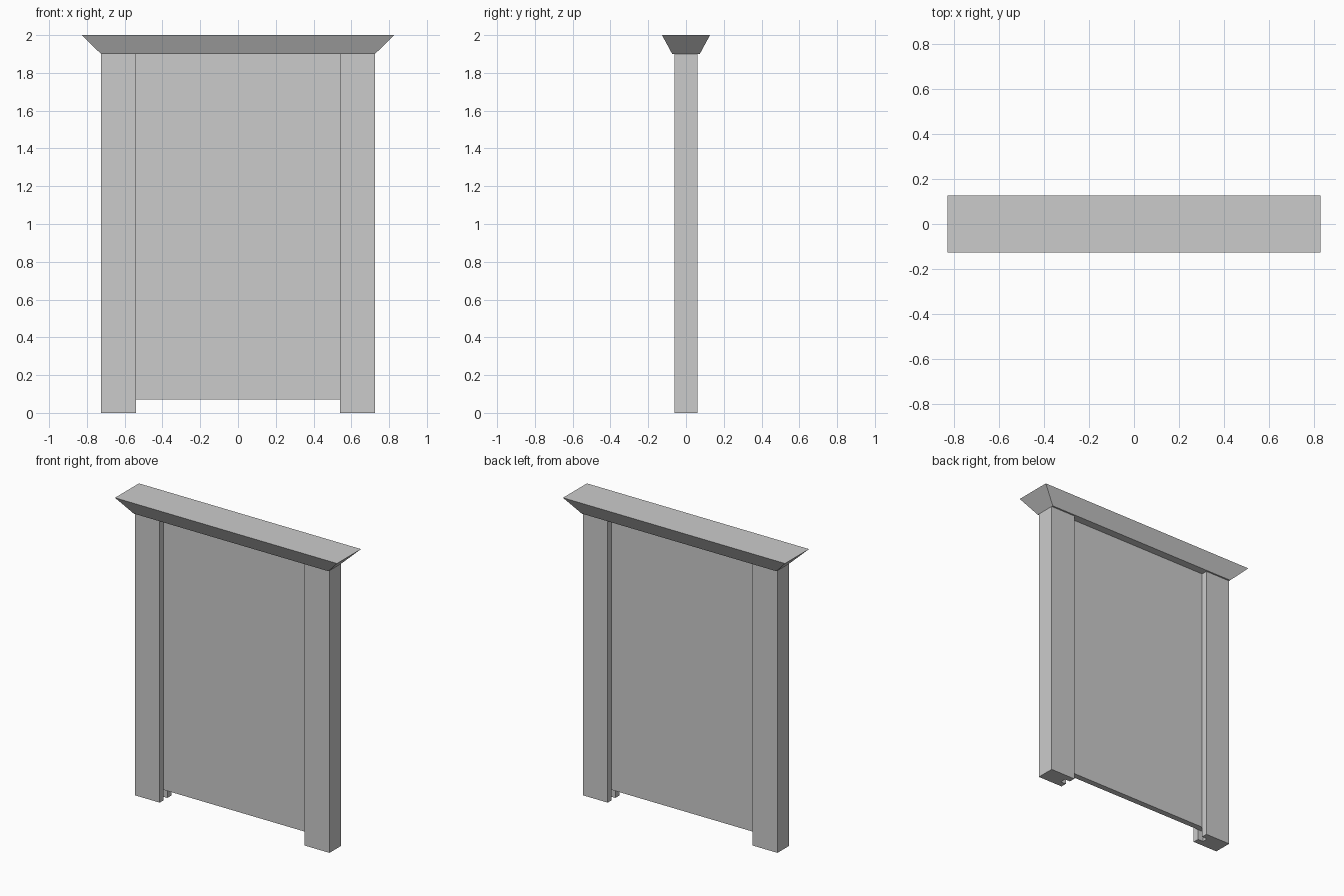
import bpy, bmesh

if "Cube" in bpy.data.objects:
    bpy.data.objects.remove(bpy.data.objects["Cube"])


def prism(name, profile, z0, z1):
    """Extrude a plan profile from z0 to z1."""
    bm = bmesh.new()
    face = bm.faces.new([bm.verts.new((x, y, z0)) for x, y in profile])
    top = bmesh.ops.extrude_face_region(bm, geom=[face])["geom"]
    for v in top:
        if isinstance(v, bmesh.types.BMVert):
            v.co.z = z1
    bmesh.ops.recalc_face_normals(bm, faces=bm.faces)
    mesh = bpy.data.meshes.new(name)
    bm.to_mesh(mesh)
    bm.free()
    obj = bpy.data.objects.new(name, mesh)
    bpy.context.collection.objects.link(obj)
    return obj


def rect(x, y):
    return [(-x, -y), (x, -y), (x, y), (-x, y)]


W, D, INNER = 0.725, 0.062, 0.54      # post outer x, half depth, inner x
GROOVE, SLOT = 0.02, 0.58             # groove half width, groove floor x
TOP = 1.9

# Posts, each with a groove on the inner side holding the panel
channel = [(INNER, -D), (W, -D), (W, D), (INNER, D),
           (INNER, GROOVE), (SLOT, GROOVE), (SLOT, -GROOVE), (INNER, -GROOVE)]
for name, side in (("left_post", -1), ("right_post", 1)):
    prism(name, [(side * x, y) for x, y in channel], 0, TOP)

# Panel raised off the floor and slotted into the grooves
prism("panel", rect(SLOT, GROOVE), 0.07, TOP)

# Flared cap
cap = prism("cap", rect(W, 0.073), TOP, 2.0)
for v in cap.data.vertices:
    if v.co.z > 1.95:
        v.co.x *= 0.827 / W
        v.co.y *= 0.127 / 0.073
